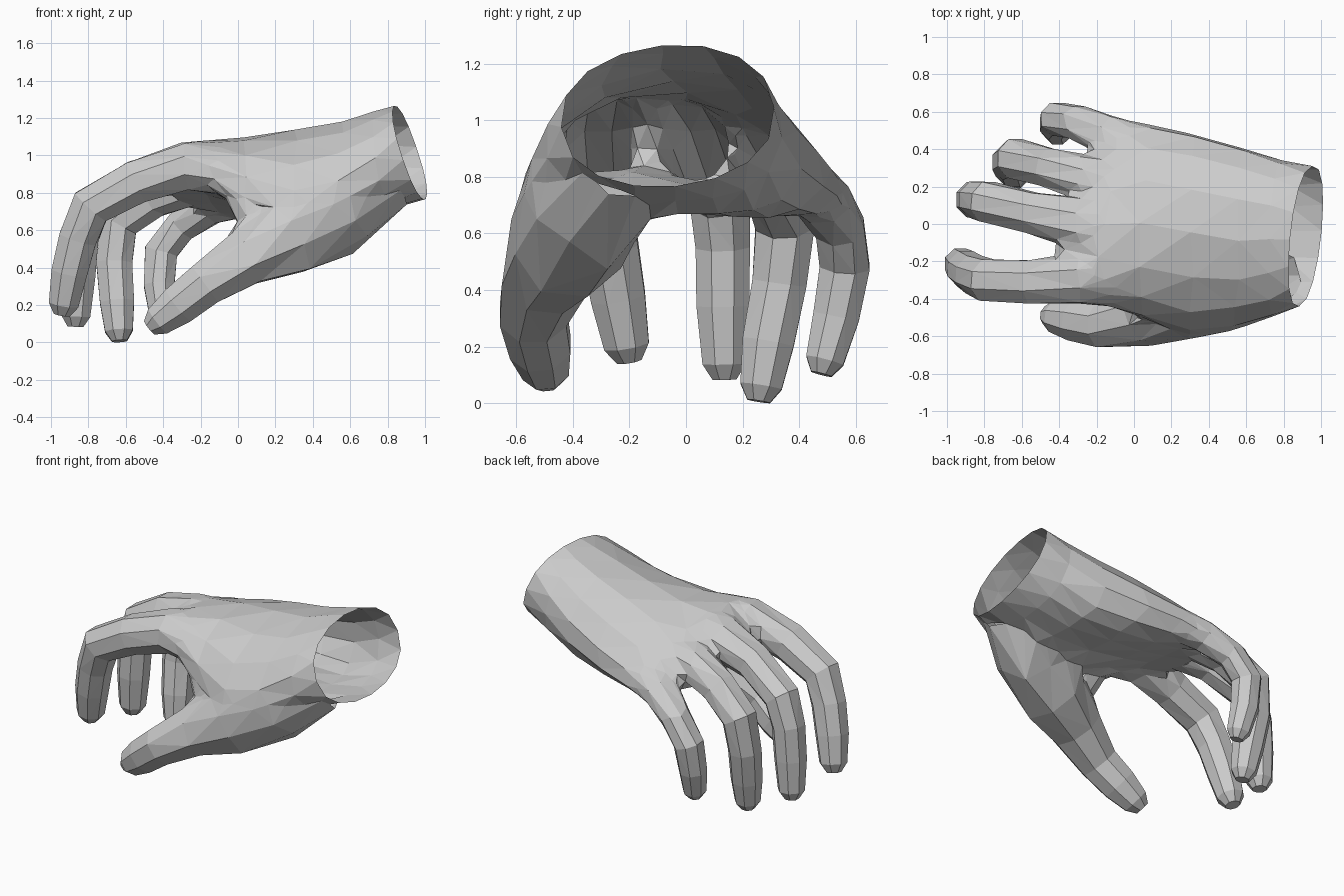
import bpy, bmesh
from math import cos, sin, pi
from mathutils import Vector

if "Cube" in bpy.data.objects:
    bpy.data.objects.remove(bpy.data.objects["Cube"])


def loft(name, rings):
    """Closed solid skinned through rings with equal point counts."""
    bm = bmesh.new()
    loops = [[bm.verts.new(p) for p in ring] for ring in rings]
    n = len(loops[0])
    for a, b in zip(loops, loops[1:]):
        for i in range(n):
            j = (i + 1) % n
            bm.faces.new((a[i], a[j], b[j], b[i]))
    bm.faces.new(loops[0][::-1])
    bm.faces.new(loops[-1])
    bmesh.ops.recalc_face_normals(bm, faces=bm.faces)
    mesh = bpy.data.meshes.new(name)
    bm.to_mesh(mesh)
    bm.free()
    obj = bpy.data.objects.new(name, mesh)
    bpy.context.collection.objects.link(obj)
    return obj


def palm_ring(a, m, b, thick, low, lean, heel, n=16):
    """Flattened section around an arched spine: thumb side a, middle m, little-finger side b.
    heel swells the underside towards the little finger."""
    a, m, b = Vector(a), Vector(m), Vector(b)
    quad, lin = (a + b) / 2 - m, (b - a) / 2
    pts = []
    for i in range(n):
        ang = 2 * pi * i / n
        s, h = cos(ang), sin(ang)
        tangent = lin + 2 * quad * s * 0.6
        up = Vector((0, -tangent.z, tangent.y)).normalized()
        up.x = -lean
        size = thick if h > 0 else -low * (1 + heel * s)
        pts.append(m + lin * s + quad * s * s + up * size * abs(h) ** 0.85)
    return pts


def digit(name, path, n=8):
    """Faceted finger along (x, y, z, radius) points with a blunt tip."""
    pts = [Vector(p[:3]) for p in path]
    rad = [p[3] for p in path]
    end = (pts[-1] - pts[-2]).normalized()
    pts.append(pts[-1] + end * rad[-1] * 0.7)
    rad.append(rad[-1] * 0.55)
    rings = []
    for i, p in enumerate(pts):
        t = Vector()
        if i > 0:
            t += (p - pts[i - 1]).normalized()
        if i < len(pts) - 1:
            t += (pts[i + 1] - p).normalized()
        t.normalize()
        side = Vector((0, 1, 0))
        side = (side - t * side.dot(t)).normalized()
        up = t.cross(side)
        rings.append([p + (side * cos(2 * pi * (k + 0.5) / n) + up * sin(2 * pi * (k + 0.5) / n)) * rad[i] * 1.04
                      for k in range(n)])
    return loft(name, rings)


# Palm from wrist to knuckles
palm = [
    ((0.88, -0.44, 0.98), (0.915, -0.06, 1.02), (0.95, 0.31, 1.05), 0.25, 0.25, 0.34, 0),
    ((0.75, -0.49, 0.87), (0.77, -0.06, 0.99), (0.79, 0.34, 0.94), 0.25, 0.27, 0.2, 0.1),
    ((0.56, -0.56, 0.74), (0.58, -0.05, 0.95), (0.60, 0.42, 0.84), 0.25, 0.29, 0.1, 0.2),
    ((0.30, -0.59, 0.70), (0.30, -0.03, 0.94), (0.32, 0.50, 0.77), 0.215, 0.26, 0, 0.25),
    ((0.03, -0.51, 0.79), (0.03, -0.02, 0.94), (0.08, 0.55, 0.73), 0.175, 0.21, 0, 0.2),
    ((-0.20, -0.42, 0.92), (-0.17, -0.03, 0.95), (-0.05, 0.56, 0.71), 0.14, 0.15, 0, 0.1),
    ((-0.42, -0.36, 0.89), (-0.37, 0.02, 0.88), (-0.16, 0.55, 0.69), 0.085, 0.075, 0, 0),
]
hand = loft("hand", [palm_ring(*r) for r in palm])

# Fingers, thumb and the web of skin beside the thumb
digits = [
    digit("index_finger", [(0.15, -0.29, 0.86, 0.10), (-0.28, -0.30, 0.965, 0.145), (-0.55, -0.31, 0.86, 0.12),
                           (-0.79, -0.30, 0.73, 0.115), (-0.86, -0.27, 0.56, 0.105), (-0.905, -0.24, 0.38, 0.10),
                           (-0.935, -0.21, 0.21, 0.083)]),
    digit("middle_finger", [(0.15, -0.01, 0.90, 0.10), (-0.27, 0.0, 0.96, 0.135), (-0.55, 0.06, 0.87, 0.112),
                            (-0.79, 0.12, 0.73, 0.11), (-0.845, 0.13, 0.56, 0.10), (-0.86, 0.13, 0.35, 0.097),
                            (-0.87, 0.135, 0.145, 0.08)]),
    digit("ring_finger", [(0.15, 0.22, 0.88, 0.10), (-0.25, 0.25, 0.86, 0.12), (-0.47, 0.31, 0.77, 0.11),
                          (-0.64, 0.35, 0.64, 0.108), (-0.665, 0.33, 0.43, 0.10), (-0.65, 0.29, 0.22, 0.095),
                          (-0.64, 0.265, 0.065, 0.077)]),
    digit("little_finger", [(0.15, 0.38, 0.80, 0.09), (-0.14, 0.48, 0.74, 0.11), (-0.33, 0.555, 0.63, 0.10),
                            (-0.415, 0.56, 0.49, 0.092), (-0.425, 0.53, 0.31, 0.085), (-0.41, 0.49, 0.155, 0.07)]),
    digit("thumb", [(0.80, -0.22, 0.85, 0.15), (0.54, -0.36, 0.68, 0.22), (0.28, -0.43, 0.58, 0.215),
                    (0.03, -0.50, 0.46, 0.16), (-0.18, -0.54, 0.315, 0.122), (-0.32, -0.515, 0.205, 0.112),
                    (-0.43, -0.495, 0.12, 0.085)]),
    digit("thumb_web", [(0.15, -0.46, 0.50, 0.09), (0.10, -0.42, 0.67, 0.11), (0.03, -0.36, 0.84, 0.11)]),
]

# Fuse everything into one skin
for d in digits:
    mod = hand.modifiers.new(d.name, 'BOOLEAN')
    mod.operation = 'UNION'
    mod.solver = 'EXACT'
    mod.object = d
deps = bpy.context.evaluated_depsgraph_get()
skin = bpy.data.meshes.new_from_object(hand.evaluated_get(deps))
hand.modifiers.clear()
hand.data = skin
for d in digits:
    bpy.data.objects.remove(d)

# Open the wrist, blend the joints and settle on the ground
bm = bmesh.new()
bm.from_mesh(skin)
wrist = [f for f in bm.faces if f.normal.x > 0.75 and f.calc_center_median().x > 0.86]
bmesh.ops.delete(bm, geom=wrist, context='FACES')
bmesh.ops.remove_doubles(bm, verts=bm.verts, dist=0.03)
bmesh.ops.triangulate(bm, faces=bm.faces)
for _ in range(2):
    joint = [v for v in bm.verts if -0.48 < v.co.x < 0.7 and v.co.z > 0.5]
    bmesh.ops.smooth_vert(bm, verts=joint, factor=0.3, use_axis_x=True, use_axis_y=True, use_axis_z=True)
low = min(v.co.z for v in bm.verts)
mid = (min(v.co.x for v in bm.verts) + max(v.co.x for v in bm.verts)) / 2
bmesh.ops.translate(bm, verts=bm.verts, vec=(-mid, 0, -low))
for f in bm.faces:
    f.smooth = False
bm.to_mesh(skin)
bm.free()
